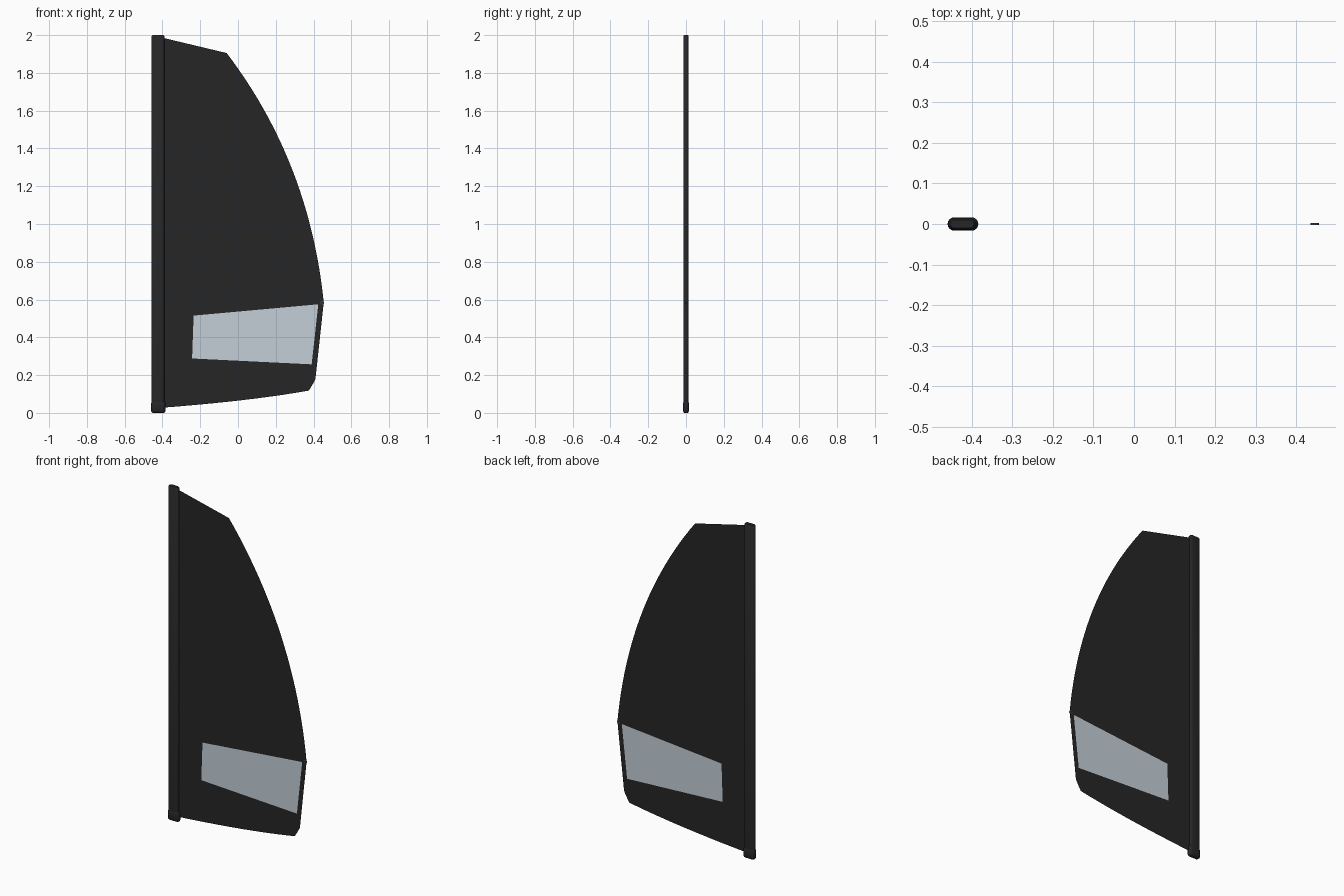
import bpy, bmesh, math
from mathutils import Vector

if "Cube" in bpy.data.objects:
    bpy.data.objects.remove(bpy.data.objects["Cube"])


def material(name, rgb):
    m = bpy.data.materials.new(name)
    m.diffuse_color = (*rgb, 1)
    m.use_nodes = True
    m.node_tree.nodes["Principled BSDF"].inputs["Base Color"].default_value = m.diffuse_color
    return m


black = material("sail black", (0.019, 0.019, 0.019))
glass = material("window pale blue grey", (0.55, 0.62, 0.68))
grey = material("eyelet dark grey", (0.06, 0.06, 0.06))


def make_object(name, bm, mat, smooth=False):
    me = bpy.data.meshes.new(name)
    bm.to_mesh(me)
    bm.free()
    ob = bpy.data.objects.new(name, me)
    bpy.context.collection.objects.link(ob)
    me.materials.append(mat)
    if smooth:
        bpy.ops.object.select_all(action='DESELECT')
        bpy.context.view_layer.objects.active = ob
        ob.select_set(True)
        bpy.ops.object.shade_smooth_by_angle(angle=math.radians(40))
    return ob


def bezier(a, c, b, n):
    """Quadratic curve from a to b, end point included."""
    return [((1 - t)**2 * a[0] + 2 * t * (1 - t) * c[0] + t * t * b[0],
             (1 - t)**2 * a[1] + 2 * t * (1 - t) * c[1] + t * t * b[1])
            for t in [i / n for i in range(n + 1)]]


def stadium(cx, half_x, half_y, n=8):
    """Flat rounded cross-section of the mast sleeve."""
    pts = []
    for side, start in ((1, -90), (-1, 90)):
        for i in range(n + 1):
            a = math.radians(start + 180 * i / n)
            pts.append((cx + side * (half_x - half_y) + half_y * math.cos(a),
                        half_y * math.sin(a)))
    return pts


def loft(name, sections, mat):
    """Skin a stack of (z, outline) sections and cap both ends."""
    bm = bmesh.new()
    rings = [[bm.verts.new((x, y, z)) for x, y in pts] for z, pts in sections]
    n = len(rings[0])
    for lo, hi in zip(rings, rings[1:]):
        for i in range(n):
            j = (i + 1) % n
            bm.faces.new((lo[i], lo[j], hi[j], hi[i]))
    bm.faces.new(rings[0][::-1])
    bm.faces.new(rings[-1])
    return make_object(name, bm, mat, True)


# Sail cloth: flat sheet with a curved trailing edge and a window opening
window = [(-0.243, 0.288), (0.39, 0.257), (0.425, 0.575), (-0.235, 0.515)]
outline = [(-0.42, 1.991)]
outline += bezier((-0.06, 1.905), (0.378, 1.33), (0.454, 0.585), 24)
outline += bezier((0.41, 0.18), (0.405, 0.165), (0.375, 0.118), 3)
outline += bezier((0.375, 0.118), (0.06, 0.062), (-0.42, 0.026), 10)[1:]

bm = bmesh.new()
edges = []
for loop in (outline, window):
    vs = [bm.verts.new((x, 0, z)) for x, z in loop]
    edges += [bm.edges.new((vs[i], vs[(i + 1) % len(vs)])) for i in range(len(vs))]
bmesh.ops.triangle_fill(bm, edges=edges, use_beauty=True, normal=Vector((0, -1, 0)))
make_object("sail_cloth", bm, black)

# Clear window panel filling the opening
bm = bmesh.new()
bm.faces.new([bm.verts.new((x, 0, z)) for x, z in window])
make_object("sail_window", bm, glass)

# Mast sleeve along the leading edge
loft("mast_sleeve", [(0.03, stadium(-0.424, 0.034, 0.014)),
                     (1.994, stadium(-0.424, 0.034, 0.014)),
                     (2.0, stadium(-0.424, 0.029, 0.010))], black)

# Mast foot: rounded cap at the bottom
loft("mast_foot", [(z, stadium(-0.422, 0.038 - d, 0.0165 - d))
                   for z, d in ((0, 0.008), (0.004, 0.003), (0.01, 0),
                                (0.052, 0), (0.058, 0.003), (0.062, 0.006))], black)

# Eyelet at the sail's rear corner
bm = bmesh.new()
cx, cz, n = 0.446, 0.583, 16
section = ((0.010, -0.002), (0.010, 0.002), (0.004, 0.002), (0.004, -0.002))
rings = [[bm.verts.new((cx + r * math.cos(2 * math.pi * i / n), y,
                        cz + r * math.sin(2 * math.pi * i / n)))
          for r, y in section] for i in range(n)]
for i in range(n):
    a, b = rings[i], rings[(i + 1) % n]
    for k in range(4):
        m = (k + 1) % 4
        bm.faces.new((a[k], a[m], b[m], b[k]))
bmesh.ops.recalc_face_normals(bm, faces=bm.faces)
make_object("corner_eyelet", bm, grey, True)
